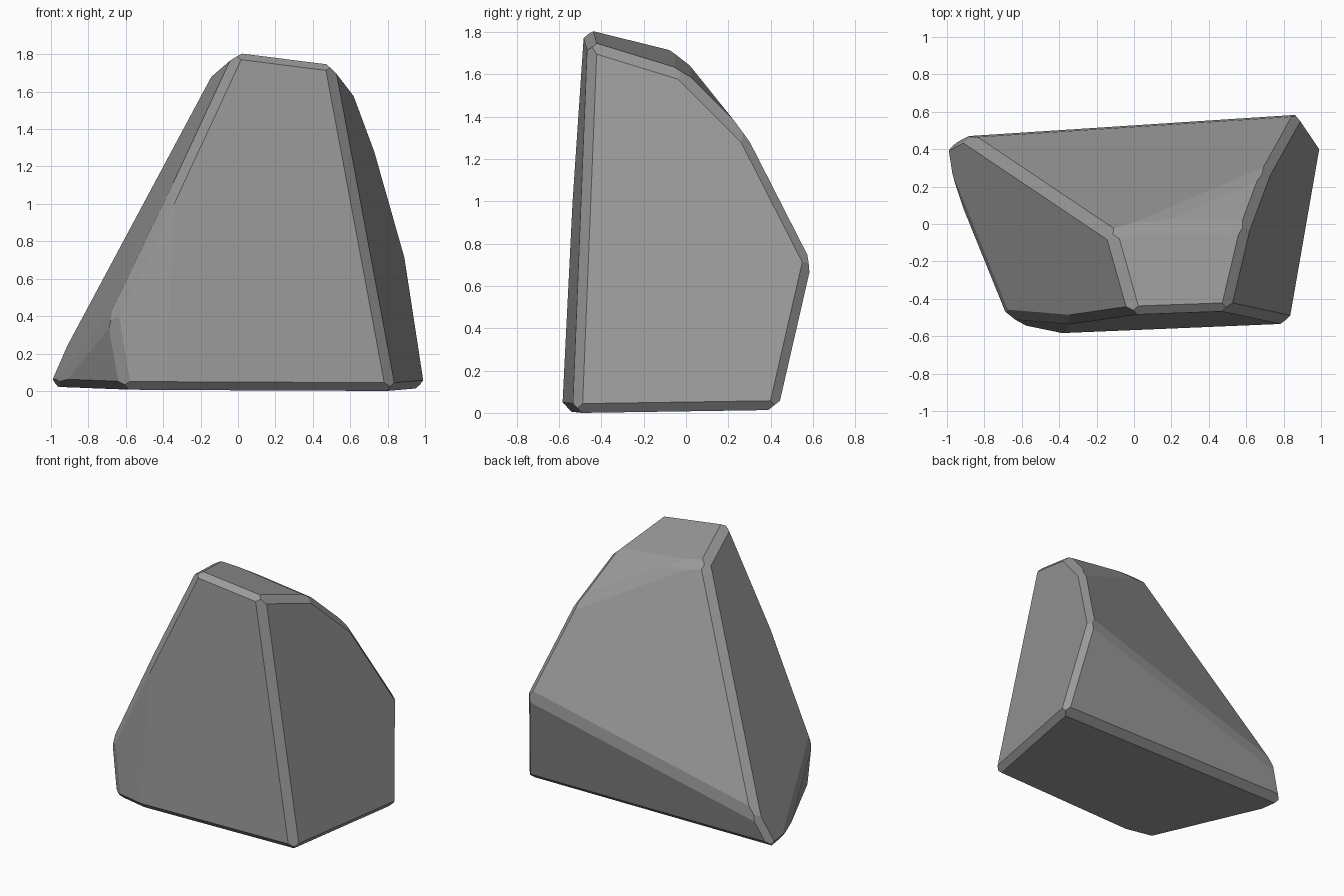
import bpy, bmesh, math
from mathutils import Vector

cube = bpy.data.objects.get("Cube")
if cube:
    bpy.data.objects.remove(cube, do_unlink=True)


def slice_off(bm, normal, limit):
    """Keep the part where normal . p <= limit and close the cut."""
    n = Vector(normal)
    geom = bm.verts[:] + bm.edges[:] + bm.faces[:]
    cut = bmesh.ops.bisect_plane(bm, geom=geom, dist=1e-5, plane_co=n * (limit / n.length_squared),
                                 plane_no=n, clear_outer=True)
    rim = [e for e in cut["geom_cut"] if isinstance(e, bmesh.types.BMEdge) and e.is_boundary]
    if rim:
        bmesh.ops.contextual_create(bm, geom=rim)
    bm.normal_update()


# Facets of the boulder: outward direction and limit
FACETS = {
    "bottom": ((-.005, .016, -1), -.004),
    "front": ((.042, -1, .048), .571),
    "front_right": ((-.205, -1, .0585), .666),
    "left": ((1, -.177, .194), .93),
    "right": ((-1, -.165, .476), .952),
    "right_foot": ((-1, -.469, -.126), .867),
    "top": ((.116, .28, 1), 1.675),
    "shoulder": ((.124, .954, 1), 1.67),
    "back_slope": ((-.184, 1, .458), .755),
    "back_foot": ((-.005, 1, -.23), .426),
}

bm = bmesh.new()
bmesh.ops.create_cube(bm, size=5)
for normal, limit in FACETS.values():
    slice_off(bm, normal, limit)

# Narrow chamfer along every sharp edge
WIDTH = .045
chamfers = []
for edge in bm.edges:
    turn = edge.calc_face_angle(0)
    if turn > math.radians(20):
        a, b = (f.normal for f in edge.link_faces)
        n = (a + b).normalized()
        chamfers.append((n, n.dot(edge.verts[0].co) - WIDTH * math.sin(turn / 2)))
for n, limit in chamfers:
    slice_off(bm, n, limit)

bmesh.ops.remove_doubles(bm, verts=bm.verts[:], dist=.002)
bmesh.ops.recalc_face_normals(bm, faces=bm.faces[:])

# Stand on the ground, centred
for axis in range(3):
    values = [v.co[axis] for v in bm.verts]
    shift = min(values) if axis == 2 else (min(values) + max(values)) / 2
    for v in bm.verts:
        v.co[axis] -= shift

mesh = bpy.data.meshes.new("boulder")
bm.to_mesh(mesh)
bm.free()
boulder = bpy.data.objects.new("boulder", mesh)
bpy.context.collection.objects.link(boulder)

# Plain grey stone
stone = bpy.data.materials.new("grey_stone")
stone.use_nodes = True
stone.diffuse_color = (.32, .32, .32, 1)
stone.node_tree.nodes["Principled BSDF"].inputs["Base Color"].default_value = (.32, .32, .32, 1)
mesh.materials.append(stone)
